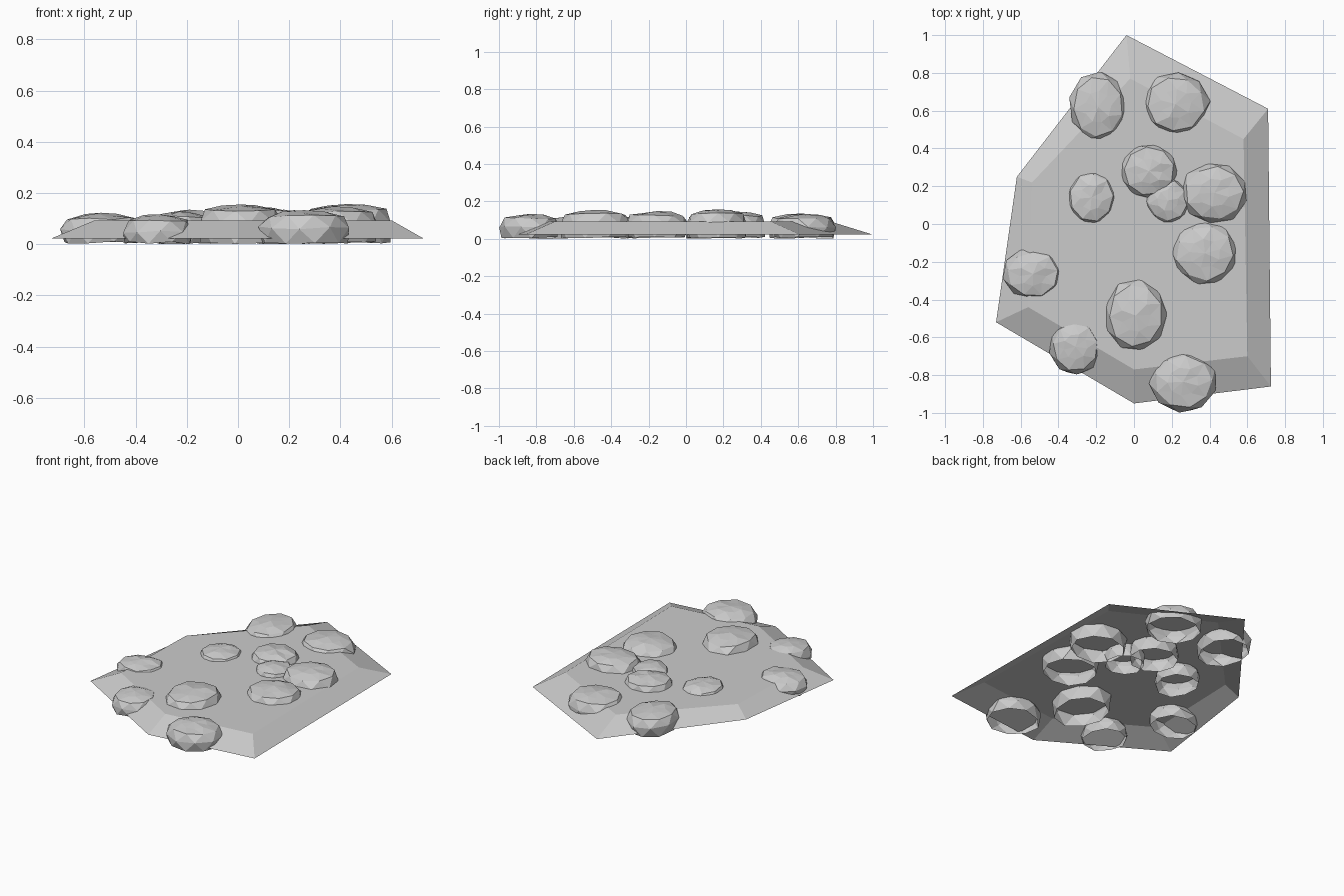
import bpy, math, random

if "Cube" in bpy.data.objects:
    bpy.data.objects.remove(bpy.data.objects["Cube"])

random.seed(4)


def make_object(name, verts, faces):
    mesh = bpy.data.meshes.new(name)
    mesh.from_pydata(verts, [], faces)
    mesh.update()
    obj = bpy.data.objects.new(name, mesh)
    bpy.context.collection.objects.link(obj)
    return obj


# Ground slab: sloped rim around a flat top, open underneath
outer = [(-0.04, 1.0), (-0.62, 0.25), (-0.73, -0.52),
         (0.0, -0.95), (0.725, -0.86), (0.71, 0.61)]
inner = [(-0.02, 0.77), (-0.54, 0.22), (-0.56, -0.44),
         (0.0, -0.77), (0.6, -0.70), (0.58, 0.45)]
n = len(outer)
verts = [(x, y, 0.022) for x, y in outer] + [(x, y, 0.093) for x, y in inner]
faces = [(i, (i + 1) % n, n + (i + 1) % n, n + i) for i in range(n)]
faces.append(tuple(range(n, 2 * n)))
make_object("ground_slab", verts, faces)


# Cobble: flattened faceted dome, open underneath
def cobble(index, cx, cy, rx, ry, top, sides=9):
    turn = random.uniform(0, math.tau)
    shoulder = 0.045 + (top - 0.11) * 0.9
    rings = [(0.93, 0.012, 0.5), (1.0, shoulder, 0.0), (0.84, top - 0.022, 0.5),
             (0.45, top - 0.006, 0.0)]
    verts, faces = [], []
    for scale, z, shift in rings:
        for i in range(sides):
            a = turn + math.tau * (i + shift) / sides
            s = scale * random.uniform(0.97, 1.03)
            verts.append((cx + rx * s * math.cos(a), cy + ry * s * math.sin(a),
                          max(0.0, z + random.uniform(-0.007, 0.004))))
    verts.append((cx, cy, top))
    for r in range(len(rings) - 1):
        for i in range(sides):
            j = (i + 1) % sides
            a, b = r * sides + i, r * sides + j
            c, d = a + sides, b + sides
            if rings[r][2] == 0:
                faces += [(a, b, c), (b, d, c)]
            else:
                faces += [(a, d, c), (a, b, d)]
    last = (len(rings) - 1) * sides
    faces += [(last + i, last + (i + 1) % sides, len(verts) - 1) for i in range(sides)]
    obj = make_object(f"cobble_{index:02d}", verts, faces)
    lowest = min(v.co.z for v in obj.data.vertices)
    for v in obj.data.vertices[:sides]:
        v.co.z -= min(lowest, 0.005)


# Scattered stones: centre x, centre y, radius x, radius y, top height
stones = [(-0.19, 0.62, 0.155, 0.19, 0.135), (0.22, 0.635, 0.18, 0.172, 0.133),
          (0.08, 0.28, 0.16, 0.15, 0.145), (-0.225, 0.14, 0.135, 0.15, 0.13),
          (0.18, 0.125, 0.125, 0.125, 0.135), (0.425, 0.165, 0.18, 0.165, 0.157),
          (0.375, -0.155, 0.18, 0.17, 0.148), (-0.535, -0.265, 0.16, 0.14, 0.123),
          (0.01, -0.485, 0.17, 0.195, 0.155), (-0.31, -0.65, 0.14, 0.15, 0.117),
          (0.26, -0.835, 0.18, 0.163, 0.133)]
for k, s in enumerate(stones, 1):
    cobble(k, *s)
